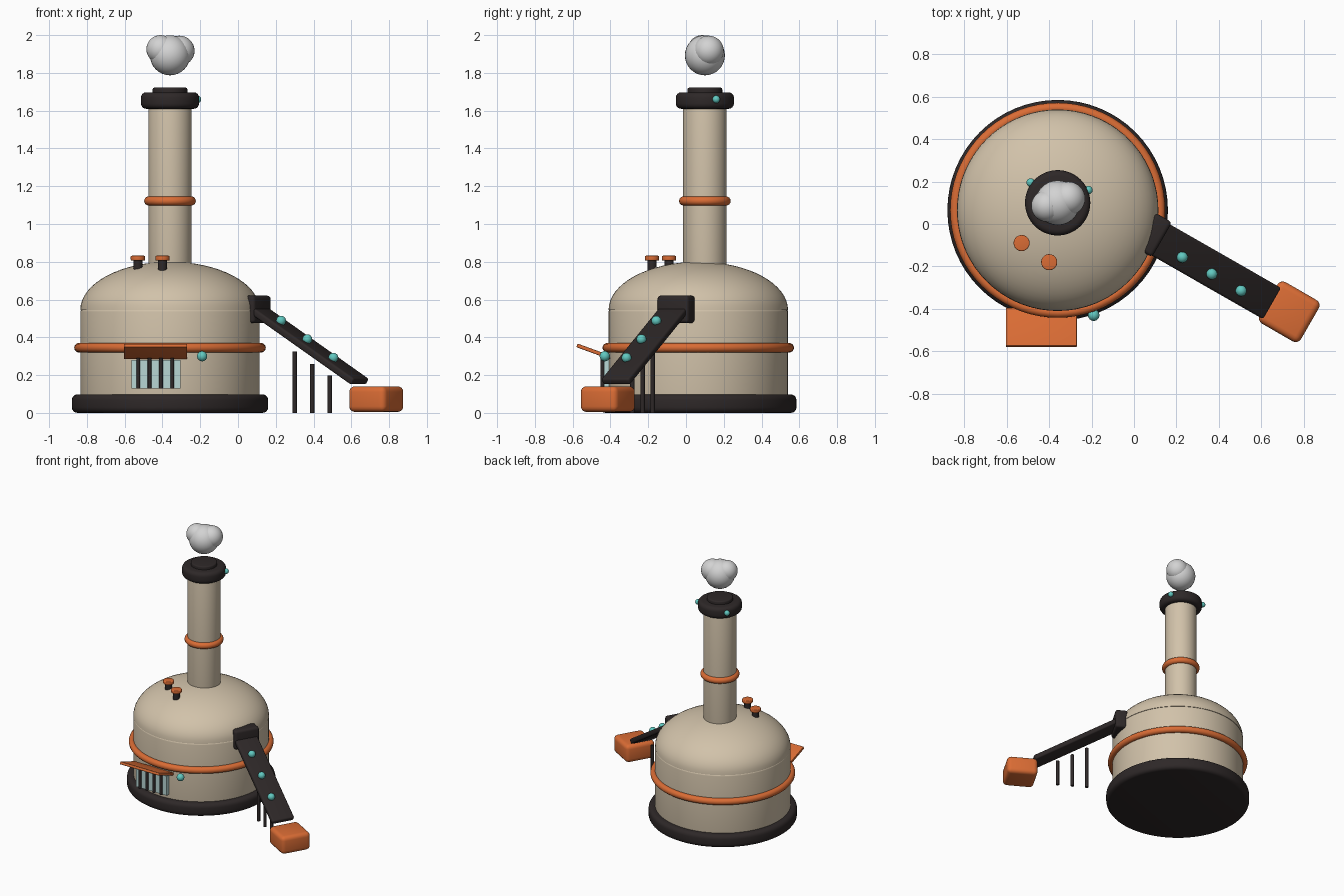
import bpy, math
from mathutils import Vector, Matrix

if "Cube" in bpy.data.objects:
    bpy.data.objects.remove(bpy.data.objects["Cube"])


def material(name, rgb):
    m = bpy.data.materials.new(name)
    m.diffuse_color = (*rgb, 1)
    m.use_nodes = True
    m.node_tree.nodes["Principled BSDF"].inputs["Base Color"].default_value = m.diffuse_color
    return m


CREAM = material("cream plaster", (0.64, 0.54, 0.40))
ORANGE = material("burnt orange", (0.70, 0.15, 0.035))
DARK = material("dark iron", (0.027, 0.021, 0.021))
TEAL = material("teal glow", (0.12, 0.58, 0.53))
GLASS = material("pale glass", (0.48, 0.68, 0.66))
SMOKE = material("smoke grey", (0.65, 0.65, 0.65))


def finish(name, mat, bevel=0, segments=4):
    ob = bpy.context.object
    ob.name = name
    ob.data.materials.append(mat)
    if bevel:
        bpy.ops.object.transform_apply(location=False, rotation=False, scale=True)
        b = ob.modifiers.new("round", "BEVEL")
        b.width, b.segments, b.limit_method = bevel, segments, "ANGLE"
        bpy.ops.object.modifier_apply(modifier="round")
    bpy.ops.object.shade_smooth_by_angle(angle=math.radians(40))
    return ob


def drum(name, mat, x, y, z0, z1, r, bevel=0, sides=64):
    bpy.ops.mesh.primitive_cylinder_add(vertices=sides, radius=r, depth=z1 - z0,
                                        location=(x, y, (z0 + z1) / 2))
    return finish(name, mat, bevel)


def block(name, mat, loc, size, rot=(0, 0, 0), bevel=0):
    bpy.ops.mesh.primitive_cube_add(size=1, location=loc, rotation=rot)
    bpy.context.object.scale = size
    return finish(name, mat, bevel)


def ball(name, mat, loc, r):
    bpy.ops.mesh.primitive_uv_sphere_add(segments=32, ring_count=16, radius=r, location=loc)
    return finish(name, mat)


def hoop(name, mat, loc, major, minor):
    bpy.ops.mesh.primitive_torus_add(major_segments=72, minor_segments=14, location=loc,
                                     major_radius=major, minor_radius=minor)
    return finish(name, mat)


def lathe(name, mat, x, y, profile, sides=72):
    """Turn an (r, z) profile around a vertical axis; r = 0 ends become poles."""
    verts, faces, rings = [], [], []
    for r, z in profile:
        n = 1 if r == 0 else sides
        rings.append(range(len(verts), len(verts) + n))
        verts += [(r * math.cos(math.tau * i / sides), r * math.sin(math.tau * i / sides), z)
                  for i in range(n)]
    for a, b in zip(rings, rings[1:]):
        for i in range(sides):
            j = (i + 1) % sides
            quad = [a[i % len(a)], a[j % len(a)], b[j % len(b)], b[i % len(b)]]
            faces.append(list(dict.fromkeys(quad)))
    me = bpy.data.meshes.new(name)
    me.from_pydata(verts, [], faces)
    ob = bpy.data.objects.new(name, me)
    ob.location = (x, y, 0)
    bpy.context.collection.objects.link(ob)
    bpy.ops.object.select_all(action="DESELECT")
    bpy.context.view_layer.objects.active = ob
    ob.select_set(True)
    return finish(name, mat)


CX, CY = -0.36, 0.065

# Oven body
drum("base_plinth", DARK, CX, CY, 0, 0.098, 0.52, 0.03)
drum("oven_body", CREAM, CX, CY, 0.06, 0.55, 0.475, 0.015)
hoop("body_band", ORANGE, (CX, CY, 0.345), 0.482, 0.025)
dome = [(0, 0.545)] + [(0.475 * math.cos(math.pi / 2 * i / 16), 0.545 + 0.255 * math.sin(math.pi / 2 * i / 16))
                       for i in range(16)] + [(0, 0.80)]
lathe("dome", CREAM, CX, CY, dome)

# Chimney
SX, SY = -0.36, 0.10
drum("chimney", CREAM, SX, SY, 0.70, 1.62, 0.115, 0.012)
hoop("chimney_band", ORANGE, (SX, SY, 1.122), 0.113, 0.024)
drum("chimney_cap", DARK, SX, SY, 1.61, 1.697, 0.154, 0.028)
drum("chimney_mouth", DARK, SX, SY, 1.66, 1.722, 0.092, 0.01)
for x, y in ((-0.215, 0.16), (-0.487, 0.195)):
    ball("cap_stud", TEAL, (x, y, 1.66), 0.02)

# Smoke puffs
ball("smoke_main", SMOKE, (SX, SY, 1.893), 0.106)
ball("smoke_left", SMOKE, (-0.41, 0.085, 1.925), 0.075)
ball("smoke_right", SMOKE, (-0.31, 0.12, 1.917), 0.08)

# Dome knobs
for x, y in ((-0.53, -0.09), (-0.40, -0.18)):
    drum("knob_stem", DARK, x, y, 0.67, 0.81, 0.024, sides=24)
    drum("knob_top", ORANGE, x, y, 0.806, 0.832, 0.038, 0.006, sides=24)

# Barred window with awning and lamp
block("window_pane", GLASS, (-0.435, -0.41, 0.205), (0.26, 0.05, 0.15))
for i in range(4):
    drum("window_bar", DARK, -0.528 + 0.06 * i, -0.442, 0.13, 0.29, 0.01, sides=12)
block("awning", ORANGE, (-0.437, -0.488, 0.325), (0.335, 0.19, 0.02),
      (math.radians(-20), 0, 0), 0.004)
ball("wall_lamp", TEAL, (-0.19, -0.43, 0.30), 0.027)

# Delivery chute, running down and outward
YAW = math.radians(-30)
top, end = Vector((0.10, -0.06, 0.55)), Vector((0.635, -0.366, 0.172))
run = (end - top).normalized()
side = Vector((0, 0, 1)).cross(run).normalized()
up = run.cross(side)
rot = Matrix((run, side, up)).transposed().to_euler()
block("chute", DARK, (top + end) / 2, ((end - top).length + 0.03, 0.17, 0.038), rot, 0.012)
block("chute_head", DARK, (0.093, -0.052, 0.548), (0.09, 0.19, 0.145), (0, 0, YAW), 0.018)
for x, y, z in ((0.228, -0.157, 0.488), (0.367, -0.236, 0.39), (0.505, -0.315, 0.292)):
    ball("chute_light", TEAL, (x, y, z), 0.026)
for x, h in ((0.30, 0.325), (0.392, 0.26), (0.486, 0.198)):
    drum("chute_post", DARK, x, -0.177 - (x - 0.30) * 0.577, 0, h, 0.012, sides=12)
block("receiving_box", ORANGE, (0.732, -0.414, 0.073), (0.225, 0.225, 0.136), (0, 0, YAW), 0.03)
